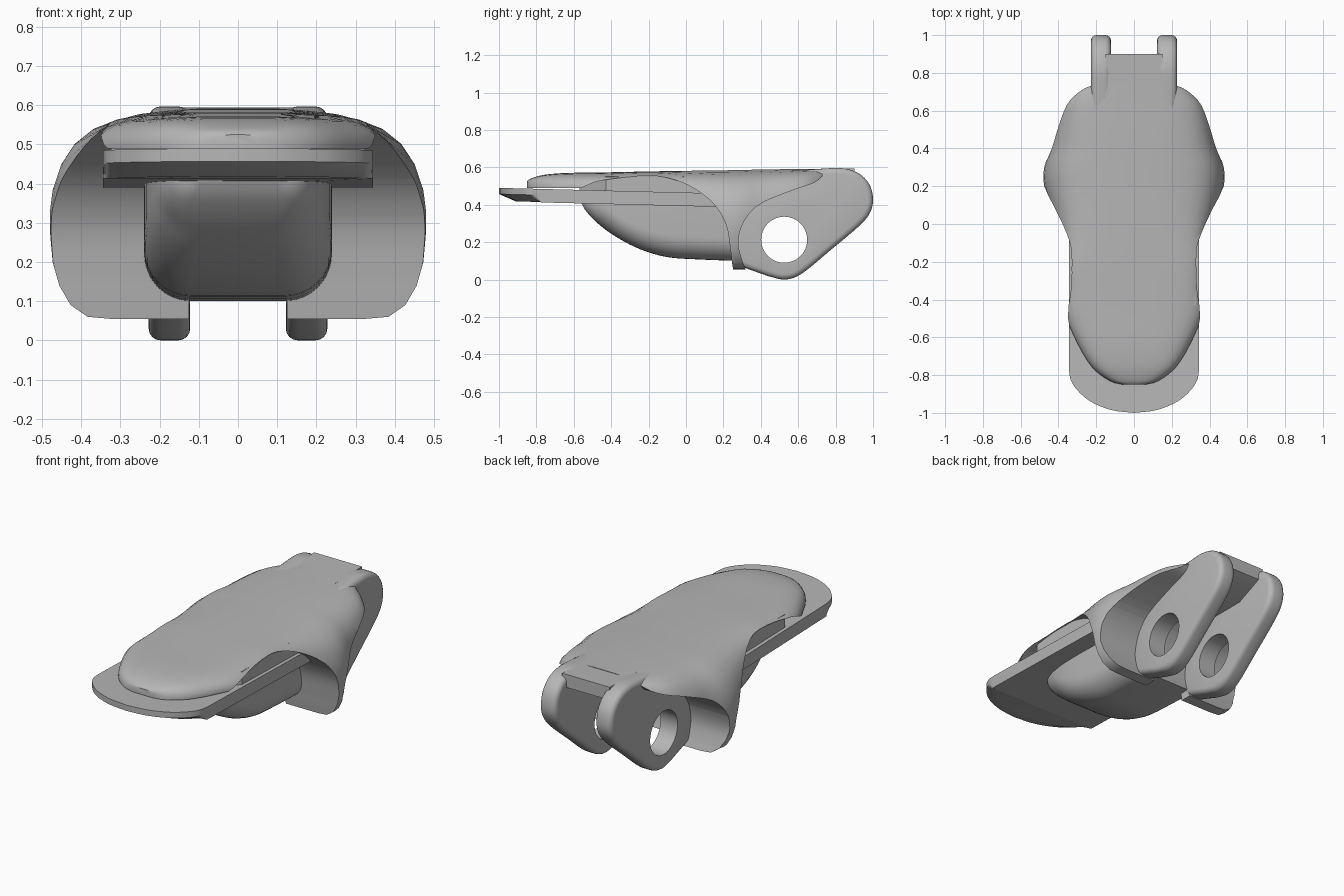
import bpy, bmesh, math
from mathutils import Vector

if "Cube" in bpy.data.objects:
    bpy.data.objects.remove(bpy.data.objects["Cube"])

grey = bpy.data.materials.new("plain_grey")
grey.use_nodes = True
grey.diffuse_color = (0.47, 0.47, 0.47, 1)
grey.node_tree.nodes["Principled BSDF"].inputs["Base Color"].default_value = grey.diffuse_color


def smooth(pts, n=4):
    """Catmull-Rom curve through the points."""
    p = [Vector(q) for q in pts]
    p = [2 * p[0] - p[1]] + p + [2 * p[-1] - p[-2]]
    out = []
    for a, b, c, d in zip(p, p[1:], p[2:], p[3:]):
        for i in range(n):
            t = i / n
            out.append(0.5 * (2 * b + (c - a) * t + (2 * a - 5 * b + 4 * c - d) * t * t
                              + (3 * b - a - 3 * c + d) * t ** 3))
    return out + [p[-2]]


def loft(name, rings):
    """Skin equal-length rings and cap both ends."""
    bm = bmesh.new()
    rows = [[bm.verts.new(v) for v in r] for r in rings]
    n = len(rows[0])
    for a, b in zip(rows, rows[1:]):
        for i in range(n):
            bm.faces.new((a[i], a[(i + 1) % n], b[(i + 1) % n], b[i]))
    bm.faces.new(rows[0][::-1])
    bm.faces.new(rows[-1])
    bmesh.ops.recalc_face_normals(bm, faces=bm.faces)
    me = bpy.data.meshes.new(name)
    bm.to_mesh(me)
    bm.free()
    me.materials.append(grey)
    ob = bpy.data.objects.new(name, me)
    bpy.context.collection.objects.link(ob)
    return ob


def side_prism(name, profile, x0, x1):
    return loft(name, [[(x, p[0], p[1]) for p in profile] for x in (x0, x1)])


def boolean(ob, cutter, operation):
    m = ob.modifiers.new("cut", "BOOLEAN")
    m.operation, m.object, m.solver = operation, cutter, "EXACT"
    cutter.hide_render = True


def finish(ob, cutters=(), angle=32):
    """Apply modifiers, drop cutters and shade."""
    bpy.context.view_layer.update()
    dg = bpy.context.evaluated_depsgraph_get()
    me = bpy.data.meshes.new_from_object(ob.evaluated_get(dg))
    ob.modifiers.clear()
    ob.data = me
    for c in cutters:
        bpy.data.objects.remove(c)
    bpy.ops.object.select_all(action="DESELECT")
    ob.select_set(True)
    bpy.context.view_layer.objects.active = ob
    bpy.ops.object.shade_smooth_by_angle(angle=math.radians(angle))


def mirrored(half):
    """Close a half section, given from the top centre to the bottom centre."""
    return half + [(-x, y, z) for x, y, z in reversed(half) if x > 1e-5]


# Main shell: stations are (y, half width, top height, shoulder drop)
stations = smooth([
    (-0.85, 0.06, 0.525, 0.03), (-0.83, 0.13, 0.54, 0.05), (-0.76, 0.22, 0.56, 0.06),
    (-0.64, 0.295, 0.57, 0.07), (-0.48, 0.36, 0.572, 0.07), (-0.34, 0.35, 0.575, 0.05),
    (-0.2, 0.347, 0.578, 0.04), (-0.08, 0.37, 0.58, 0.08), (0.05, 0.42, 0.582, 0.16),
    (0.2, 0.475, 0.584, 0.25), (0.3, 0.475, 0.586, 0.25), (0.4, 0.44, 0.588, 0.22),
    (0.52, 0.405, 0.59, 0.17), (0.63, 0.365, 0.591, 0.13), (0.7, 0.3, 0.592, 0.1),
    (0.75, 0.22, 0.593, 0.06)], 3)
shoulder = [(0, 0), (0.3, 0.0), (0.5, 0.04), (0.65, 0.09), (0.77, 0.18), (0.87, 0.33),
            (0.94, 0.53), (0.985, 0.78), (1, 1)]
belly = [(1, 0.28), (0.985, 0.2), (0.95, 0.14), (0.89, 0.09), (0.8, 0.06), (0.68, 0.055), (0, 0.055)]
rings = []
for y, w, top, drop in stations:
    half = [(u * w, y, top - k * drop) for u, k in shoulder]
    half += [(u * w, y, z) for u, z in belly]
    rings.append(mirrored(half))
shell = loft("main_shell", rings)

# Side shape of the shell with front and rear scoops
front_scoop = smooth([(-0.56, 0.49), (-0.45, 0.53), (-0.2, 0.555), (-0.05, 0.53), (0.07, 0.47),
                      (0.16, 0.39), (0.215, 0.29), (0.235, 0.18), (0.245, 0.1), (0.26, 0)])
rear_scoop = smooth([(0.34, 0), (0.295, 0.12), (0.28, 0.21), (0.31, 0.31), (0.39, 0.4),
                     (0.55, 0.47), (0.69, 0.52), (0.74, 0.57)])
outline = [(-0.9, 0.49)] + front_scoop + rear_scoop + [(0.76, 0.7), (-0.9, 0.7)]
side_shape = side_prism("side_shape", outline, -0.6, 0.6)
gap = side_prism("bottom_gap", [(0.1, -0.1), (0.6, -0.1), (0.6, 0.1), (0.1, 0.1)], -0.125, 0.125)
boolean(shell, side_shape, "INTERSECT")
boolean(shell, gap, "DIFFERENCE")
finish(shell, (side_shape, gap))

# Flat toe plate, gently sloped, with a chamfer under the front edge
edge = smooth([(0, -1), (0.12, -0.985), (0.23, -0.94), (0.3, -0.88), (0.335, -0.825), (0.345, -0.77)])
half_plan = [(p.x, p.y) for p in edge] + [(0.345, 0.2)]
plan = half_plan + [(-x, y) for x, y in reversed(half_plan) if x > 1e-5]


def plate_ring(base, back):
    return [(x, y + back * min(1, max(0, (-0.77 - y) / 0.1)), base - 0.025 * (y + 1)) for x, y in plan]


plate = loft("toe_plate", [plate_ring(0.49, 0), plate_ring(0.457, 0), plate_ring(0.418, 0.09)])
finish(plate)

# Core joining the plate to the shell
core = loft("inner_core", [[(x * 0.94, max(y, -0.6) * 0.95, z) for x, y in
                            [(0.2, -0.6), (0.345, -0.45), (0.345, 0.2), (-0.345, 0.2),
                             (-0.345, -0.45), (-0.2, -0.6)]] for z in (0.44, 0.55)])
finish(core)

# Rounded keel under the plate: stations are (y, half width, bottom height)
rings = []
for y, w, b in smooth([(-0.56, 0.1, 0.41), (-0.53, 0.165, 0.36), (-0.46, 0.205, 0.29), (-0.36, 0.228, 0.22),
                       (-0.24, 0.238, 0.16), (-0.1, 0.24, 0.12), (0.06, 0.24, 0.108), (0.26, 0.24, 0.1)]):
    r = min(0.12, (0.425 - b) * 0.8, w)
    half = [(0, y, 0.43), (w, y, 0.43)]
    for i in range(9):
        a = i / 8 * math.pi / 2
        half.append((w - r + r * math.cos(a), y, b + r - r * math.sin(a)))
    rings.append(mirrored(half + [(0, y, b)]))
finish(loft("keel", rings))

# Web bridging the two rear lugs
web = side_prism("lug_web", [(0.5, 0.585), (0.9, 0.594), (0.9, 0.52), (0.74, 0.45), (0.5, 0.45)], -0.15, 0.15)
finish(web)

# Pair of rear lugs with a pin hole
lug_edge = [(p.x, p.y) for p in smooth([
    (0.44, 0.018), (0.53, 0), (0.62, 0.032), (0.77, 0.155), (0.93, 0.29), (0.985, 0.36),
    (1, 0.43), (0.98, 0.51), (0.92, 0.57), (0.83, 0.596), (0.72, 0.592)])]
lug_outline = [(0.265, 0.08)] + lug_edge + [(0.5, 0.575), (0.35, 0.46), (0.28, 0.32), (0.255, 0.2)]
for name, s in (("left_lug", 1), ("right_lug", -1)):
    lug = side_prism(name, lug_outline, s * 0.122, s * 0.228)
    bev = lug.modifiers.new("round", "BEVEL")
    bev.width, bev.segments, bev.limit_method = 0.03, 4, "ANGLE"
    bev.angle_limit = math.radians(62)
    circle = [(0.525 + 0.123 * math.cos(i * math.tau / 48), 0.213 + 0.123 * math.sin(i * math.tau / 48))
              for i in range(48)]
    hole = side_prism("pin_hole", circle, s * 0.05, s * 0.3)
    boolean(lug, hole, "DIFFERENCE")
    finish(lug, (hole,))
